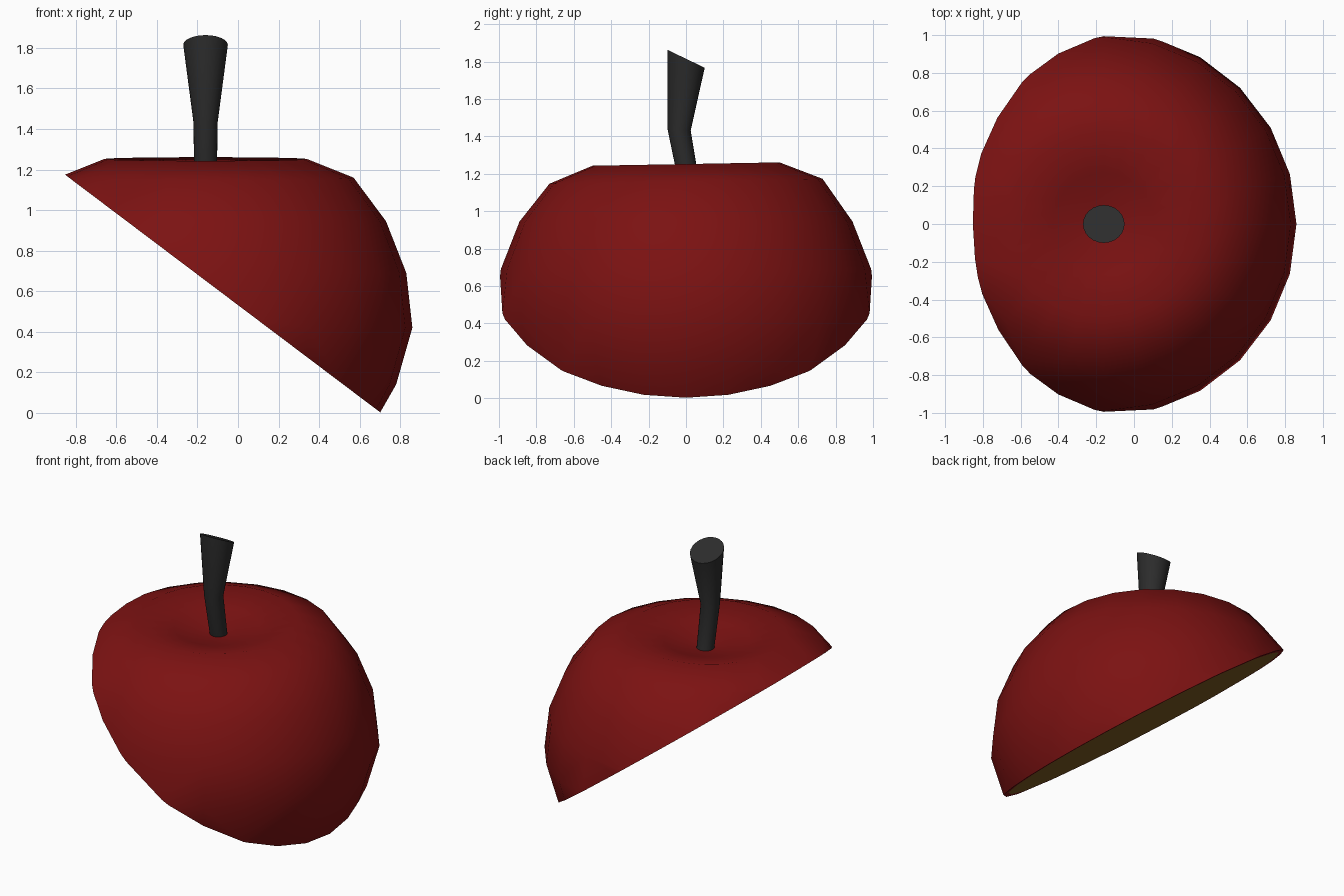
import bpy, bmesh
from math import sin, cos, pi, radians
from mathutils import Vector

if "Cube" in bpy.data.objects:
    bpy.data.objects.remove(bpy.data.objects["Cube"])

AXIS_X, SIDES = -0.16, 24


def material(name, rgb):
    m = bpy.data.materials.new(name)
    m.diffuse_color = (*rgb, 1)
    m.use_nodes = True
    m.node_tree.nodes["Principled BSDF"].inputs["Base Color"].default_value = m.diffuse_color
    return m


def bridge(bm, a, b):
    for i in range(len(a)):
        j = (i + 1) % len(a)
        bm.faces.new((a[i], a[j], b[j], b[i]))


def finish(bm, name, mats, angle):
    bmesh.ops.recalc_face_normals(bm, faces=bm.faces)
    me = bpy.data.meshes.new(name)
    bm.to_mesh(me)
    bm.free()
    ob = bpy.data.objects.new(name, me)
    bpy.context.collection.objects.link(ob)
    for m in mats:
        me.materials.append(m)
    bpy.ops.object.select_all(action='DESELECT')
    ob.select_set(True)
    bpy.context.view_layer.objects.active = ob
    bpy.ops.object.shade_smooth_by_angle(angle=radians(angle))


red = material("skin_red", (0.2, 0.006, 0.006))
flesh = material("flesh_tan", (0.2, 0.1, 0.015))
dark = material("stem_dark", (0.025, 0.025, 0.025))

# Fruit: lathed profile (radius, height), dimpled on top
profile = [(0.08, 1.15), (0.27, 1.2), (0.50, 1.252), (0.73, 1.16), (0.89, 0.945),
           (0.99, 0.69), (1.02, 0.42), (0.94, 0.14), (0.86, 0.0), (0.72, -0.2)]
bm = bmesh.new()
rings = []
for r, z in profile:
    lean = 0.018 if z > 1.1 else 0
    ring = []
    for i in range(SIDES):
        a = 2 * pi * i / SIDES
        y = r * sin(a) * min(1, 1 / 1.0)
        ring.append(bm.verts.new((AXIS_X + r * cos(a), y, z + lean * y)))
    rings.append(ring)
for a, b in zip(rings, rings[1:]):
    bridge(bm, a, b)
bm.faces.new(rings[0])

# Slanted slice, with a thin skin border round the flesh
normal = Vector((-1.18, 0, -1.565)).normalized()
bmesh.ops.bisect_plane(bm, geom=bm.verts[:] + bm.edges[:] + bm.faces[:],
                       plane_co=(0.705, 0, 0), plane_no=normal, clear_outer=True)
rim = [e for e in bm.edges if e.is_boundary]
cut = bmesh.ops.contextual_create(bm, geom=rim)["faces"]
bmesh.ops.recalc_face_normals(bm, faces=bm.faces)
bmesh.ops.inset_region(bm, faces=cut, thickness=0.035)
for f in cut:
    f.material_index = 1
finish(bm, "apple_half", [red, flesh], 40)

# Stem: bent, flaring tube with a slanted end (centre y, z, radius x, radius y, slant)
sections = [(0.02, 1.13, 0.055, 0.055, 0), (-0.037, 1.435, 0.06, 0.062, -0.08),
            (0.0, 1.815, 0.11, 0.1, -0.48)]
bm = bmesh.new()
tube = []
for cy, z, rx, ry, slant in sections:
    tube.append([bm.verts.new((AXIS_X + rx * cos(a), cy + ry * sin(a), z + slant * ry * sin(a)))
                 for a in (2 * pi * i / SIDES for i in range(SIDES))])
for a, b in zip(tube, tube[1:]):
    bridge(bm, a, b)
bm.faces.new(tube[0])
bm.faces.new(tube[-1])
finish(bm, "stem", [dark], 40)
